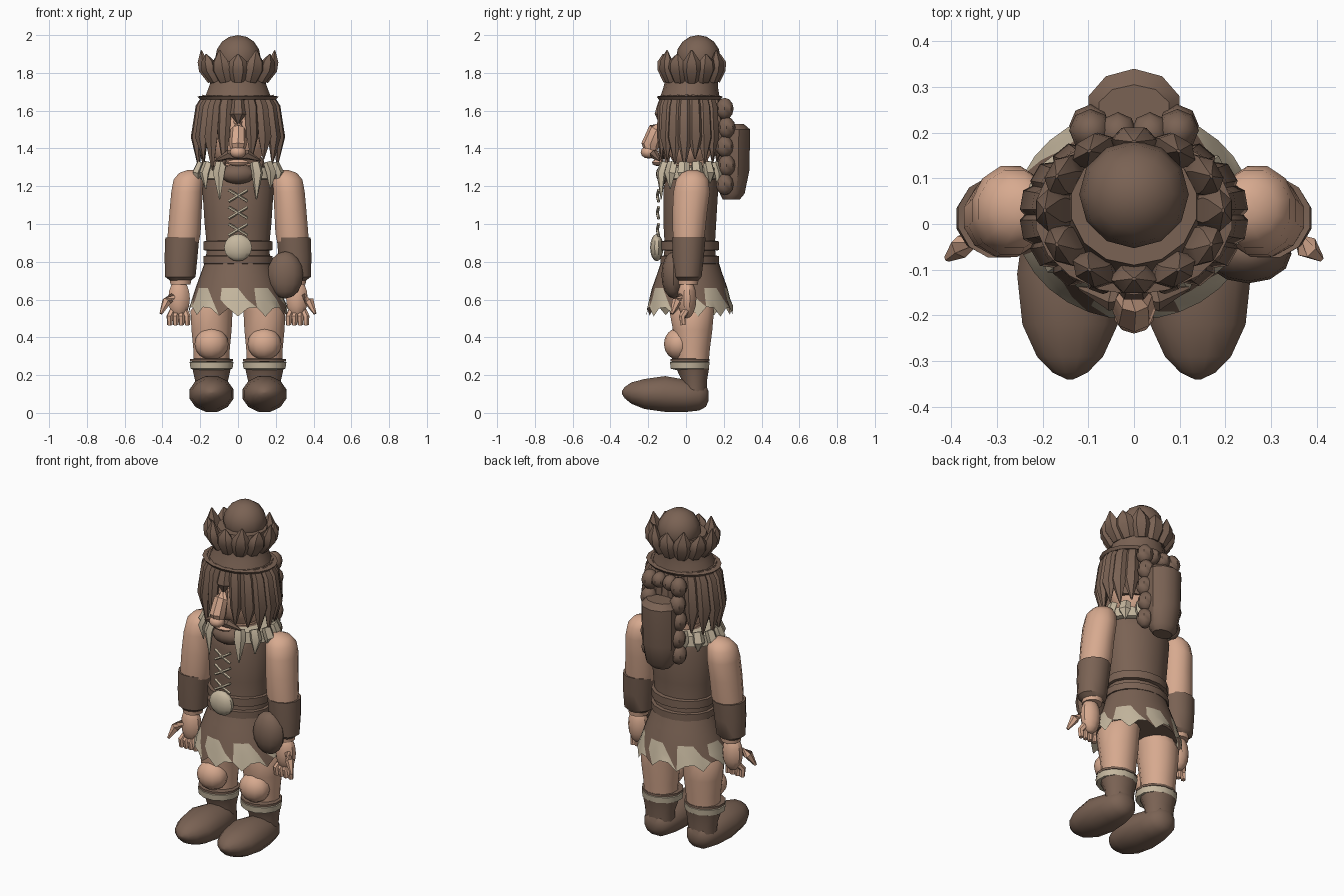
import bpy, bmesh, math, random
from mathutils import Vector

random.seed(4)


def material(name, rgb):
    m = bpy.data.materials.new(name)
    m.diffuse_color = (*rgb, 1)
    return m


BROWN = material("brown_leather", (0.195, 0.123, 0.088))
SKIN = material("skin", (0.68, 0.40, 0.275))
BONE = material("bone", (0.56, 0.475, 0.345))


def make(name, bm, *mats):
    bmesh.ops.recalc_face_normals(bm, faces=bm.faces)
    me = bpy.data.meshes.new(name)
    bm.to_mesh(me)
    bm.free()
    for m in mats:
        me.materials.append(m)
    ob = bpy.data.objects.new(name, me)
    bpy.context.collection.objects.link(ob)
    return ob


def loft(name, rings, mat, n=12, axis="z"):
    """Skin over elliptical rings (centre x, y, z, radius 1, radius 2)."""
    bm = bmesh.new()
    rows = []
    for x, y, z, a, b in rings:
        row = []
        for i in range(n):
            t = math.tau * (i + 0.5) / n
            u, v = a * math.cos(t), b * math.sin(t)
            row.append(bm.verts.new((x + u, y + v, z) if axis == "z" else (x + u, y, z + v)))
        rows.append(row)
    return make(name, skin_rows(bm, rows), mat)


def skin_rows(bm, rows):
    n = len(rows[0])
    for r, s in zip(rows, rows[1:]):
        for i in range(n):
            bm.faces.new((r[i], r[(i + 1) % n], s[(i + 1) % n], s[i]))
    bm.faces.new(rows[0])
    bm.faces.new(rows[-1])
    return bm


def ball(name, loc, size, mat, u=12, v=8):
    bm = bmesh.new()
    bmesh.ops.create_uvsphere(bm, u_segments=u, v_segments=v, radius=1)
    for p in bm.verts:
        p.co = Vector([c * s + o for c, s, o in zip(p.co, size, loc)])
    return make(name, bm, mat)


def spindle(name, points, radii, mat, n=6, flat=1.0, side=None):
    """Tapered tube through points; 'side' fixes the wide direction."""
    bm = bmesh.new()
    pts = [Vector(p) for p in points]
    rows = []
    for k, p in enumerate(pts):
        d = (pts[min(k + 1, len(pts) - 1)] - pts[max(k - 1, 0)]).normalized()
        w = Vector(side) if side else d.orthogonal().normalized()
        w = (w - d * w.dot(d)).normalized()
        h = d.cross(w)
        rows.append([bm.verts.new(p + radii[k] * (w * math.cos(math.tau * i / n)
                     + h * flat * math.sin(math.tau * i / n))) for i in range(n)])
    return make(name, skin_rows(bm, rows), mat)


def around(a, rx, ry, z, cy=0.02):
    """Point on an ellipse, a = 0 at the front."""
    return (rx * math.sin(a), cy - ry * math.cos(a), z)


# Legs, boots, arms and hands, both sides
for s, tag in ((-1, "left"), (1, "right")):
    x = 0.14 * s
    loft(f"{tag}_boot_foot", [(x, -0.34, 0.108, 0.008, 0.006), (x, -0.325, 0.107, 0.04, 0.03),
         (x, -0.29, 0.105, 0.075, 0.058), (x, -0.22, 0.10, 0.108, 0.082), (x, -0.11, 0.10, 0.12, 0.098),
         (x, 0.0, 0.09, 0.105, 0.088), (x, 0.07, 0.088, 0.088, 0.078), (x, 0.105, 0.09, 0.062, 0.06),
         (x, 0.12, 0.09, 0.025, 0.025)], BROWN, 12, "y")
    loft(f"{tag}_boot_shaft", [(x, 0.045, 0.07, 0.085, 0.068), (x, 0.045, 0.17, 0.09, 0.068),
         (x, 0.035, 0.235, 0.105, 0.09)], BROWN)
    loft(f"{tag}_boot_cuff", [(x, 0.02, 0.228, 0.085, 0.08), (x, 0.02, 0.234, 0.115, 0.105),
         (x, 0.02, 0.268, 0.12, 0.108), (x, 0.02, 0.276, 0.085, 0.08)], BONE)
    loft(f"{tag}_boot_rim", [(x, 0.02, 0.268, 0.08, 0.08), (x, 0.02, 0.272, 0.117, 0.107),
         (x, 0.02, 0.285, 0.117, 0.107), (x, 0.02, 0.289, 0.08, 0.08)], BROWN)
    loft(f"{tag}_leg", [(x, 0.035, 0.24, 0.095, 0.085), (x, 0.035, 0.34, 0.10, 0.095),
         (x, 0.035, 0.44, 0.11, 0.108), (x, 0.03, 0.54, 0.115, 0.122),
         (0.115 * s, 0.03, 0.60, 0.10, 0.115), (0.09 * s, 0.03, 0.68, 0.08, 0.09)], SKIN)
    ball(f"{tag}_knee", (x, -0.04, 0.365), (0.09, 0.077, 0.085), SKIN)

    loft(f"{tag}_arm", [(0.245 * s, 0.035, 1.285, 0.025, 0.025), (0.252 * s, 0.035, 1.27, 0.062, 0.06),
         (0.262 * s, 0.033, 1.235, 0.082, 0.088), (0.27 * s, 0.03, 1.17, 0.086, 0.10),
         (0.278 * s, 0.02, 1.06, 0.088, 0.095), (0.285 * s, 0.015, 0.95, 0.09, 0.088),
         (0.295 * s, 0.01, 0.85, 0.08, 0.075), (0.305 * s, 0.01, 0.68, 0.055, 0.055)], SKIN)
    loft(f"{tag}_bracer", [(0.295 * s, 0.015, 0.925, 0.075, 0.07), (0.295 * s, 0.015, 0.928, 0.093, 0.092),
         (0.302 * s, 0.012, 0.82, 0.09, 0.085), (0.305 * s, 0.01, 0.72, 0.083, 0.075),
         (0.305 * s, 0.01, 0.695, 0.05, 0.05)], BROWN)
    ball(f"{tag}_hand", (0.312 * s, 0.005, 0.605), (0.06, 0.05, 0.105), SKIN, 10, 8)
    spindle(f"{tag}_thumb", [(0.345 * s, -0.025, 0.615), (0.378 * s, -0.05, 0.59), (0.408 * s, -0.075, 0.525)],
            [0.02, 0.026, 0.008], SKIN)
    for i in range(4):
        fx = (0.268 + 0.031 * i) * s
        spindle(f"{tag}_finger_{i}", [(0.7 * fx + 0.094 * s, 0, 0.54), (fx, -0.02, 0.51), (fx, -0.015, 0.465)],
                [0.018, 0.018, 0.014], SKIN)

# Torso, belts and neck
loft("vest", [(0, 0.02, 0.74, 0.18, 0.15), (0, 0.02, 0.88, 0.168, 0.135), (0, 0.02, 1.0, 0.18, 0.142),
     (0, 0.025, 1.18, 0.192, 0.148), (0, 0.025, 1.27, 0.18, 0.13), (0, 0.025, 1.31, 0.10, 0.09)], BROWN, 16)
for i, (z, h, r) in enumerate(((0.885, 0.028, 0.185), (0.81, 0.025, 0.187))):
    loft(f"belt_{i}", [(0, 0.02, z - h, 0.16, 0.13), (0, 0.02, z - h + 0.005, r, r - 0.028),
         (0, 0.02, z + h - 0.005, r, r - 0.028), (0, 0.02, z + h, 0.16, 0.13)], BROWN, 16)
loft("neck", [(0, 0.03, 1.25, 0.10, 0.09), (0, 0.03, 1.40, 0.10, 0.09)], SKIN)

# Skirt with brown spikes hanging over a ragged bone hem
bm = bmesh.new()
N = 32
rows = []
for z, rx, ry in ((0.79, 0.178, 0.155), (0.73, 0.20, 0.175), (0.66, 0.225, 0.20), (0.60, 0.245, 0.215), (0.54, 0.262, 0.23)):
    rows.append([bm.verts.new(around(math.tau * i / N, rx, ry,
                 z + ((0.02 if i % 3 else -0.025) + random.uniform(-0.008, 0.008) if z < 0.55 else 0)))
                 for i in range(N)])
for k, (r, t) in enumerate(zip(rows, rows[1:])):
    for i in range(N):
        j = (i + 1) % N
        f1, f2 = bm.faces.new((r[i], r[j], t[j])), bm.faces.new((r[i], t[j], t[i]))
        if k == 2:
            f1.material_index = 0 if i % 4 < 2 else 1
            f2.material_index = 0 if i % 4 == 1 else 1
        elif k == 3:
            f1.material_index = 0 if i % 4 == 1 else 1
            f2.material_index = 0 if i % 8 == 6 else 1
make("skirt", bm, BROWN, BONE)
loft("skirt_lining", [(0, 0.02, 0.575, 0.235, 0.205), (0, 0.02, 0.66, 0.21, 0.185)], BROWN, 16)

# Buckle, lacing and pouch
ball("buckle", (0, -0.155, 0.875), (0.077, 0.035, 0.072), BONE, 10, 8)
for i, z in enumerate((0.97, 1.06, 1.15)):
    for s in (-1, 1):
        spindle(f"lace_{i}_{s}", [(-0.05 * s, -0.145, z - 0.03), (0, -0.152, z), (0.05 * s, -0.145, z + 0.03)],
                [0.008] * 3, BONE, 5)
ball("pouch", (0.25, -0.065, 0.73), (0.095, 0.065, 0.125), BROWN)

# Tooth collar, open at the throat
loft("collar", [(0, 0.03, 1.235, 0.19, 0.14), (0, 0.03, 1.24, 0.212, 0.152), (0, 0.03, 1.30, 0.20, 0.145),
     (0, 0.03, 1.305, 0.12, 0.10)], BONE, 16)
ball("throat_beard", (0, -0.10, 1.265), (0.095, 0.06, 0.055), BROWN, 10, 8)
for i in range(13):
    a = 0.47 + (math.tau - 0.94) * i / 12
    z = 1.13 if i in (0, 12) else 1.215 - 0.03 * (i % 2)
    spindle(f"collar_tooth_{i}", [around(a, 0.20, 0.15, 1.325), around(a, 0.225, 0.17, 1.27), around(a, 0.215, 0.17, z)],
            [0.030, 0.034, 0.003], BONE, 5, 0.7, (math.cos(a), math.sin(a), 0))

# Head and face
ball("head", (0, 0.02, 1.50), (0.165, 0.14, 0.22), SKIN, 16, 10)
spindle("nose", [(0, -0.11, 1.54), (0, -0.16, 1.50), (0, -0.19, 1.42), (0, -0.185, 1.36)],
        [0.025, 0.04, 0.047, 0.025], SKIN, 8)
ball("nose_tip", (0, -0.198, 1.38), (0.045, 0.042, 0.034), SKIN, 10, 6)
ball("lower_lip", (0, -0.15, 1.325), (0.06, 0.03, 0.018), SKIN, 10, 6)
for s in (-1, 1):
    spindle(f"moustache_{s}", [(0, -0.16, 1.36), (0.05 * s, -0.165, 1.367), (0.12 * s, -0.14, 1.335)],
            [0.02, 0.026, 0.004], BROWN)

# Hair: inner mass plus fat strands, short over the brow
loft("back_hair", [(0, 0.06, 1.40, 0.15, 0.09), (0, 0.055, 1.55, 0.175, 0.105), (0, 0.03, 1.68, 0.16, 0.13)], BROWN)
M = 18
for i in range(M):
    a = math.tau * i / M
    short = i == 0
    end = 1.53 if short else 1.29 + random.uniform(-0.01, 0.06)
    mid = 1.58 if short else 1.46
    k = 0.75 if i in (1, M - 1) else 1
    spindle(f"hair_strand_{i}", [around(a, 0.17, 0.135, 1.675), around(a, 0.20, 0.15, 1.62),
            around(a, 0.222, 0.158, mid), around(a, 0.21, 0.158, end)],
            [0.030, 0.038, 0.043 * k, 0.004], BROWN, 6, 0.75, (math.cos(a), math.sin(a), 0))

# Headband and hat
loft("headband", [(0, 0.02, 1.652, 0.15, 0.12), (0, 0.02, 1.66, 0.205, 0.165), (0, 0.02, 1.675, 0.218, 0.175),
     (0, 0.02, 1.683, 0.16, 0.13)], BROWN, 18)
loft("hat", [(0, 0.02, 1.67, 0.18, 0.158), (0, 0.025, 1.72, 0.16, 0.145), (0, 0.03, 1.765, 0.145, 0.14),
     (0, 0.04, 1.86, 0.14, 0.13)], BROWN, 14)
for i in range(12):
    a = math.tau * i / 12
    top = 1.90 + 0.02 * (i % 2)
    spindle(f"hat_tuft_{i}", [around(a, 0.14, 0.13, 1.755, 0.03), around(a, 0.178, 0.15, 1.82, 0.03),
            around(a, 0.188, 0.155, 1.86, 0.03), around(a, 0.195, 0.15, top, 0.03)],
            [0.035, 0.055, 0.046, 0.005], BROWN, 6, 0.65, (math.cos(a), math.sin(a), 0))
ball("top_bun", (0, 0.065, 1.88), (0.12, 0.118, 0.12), BROWN, 12, 8)

# Back bundle and bead braids
loft("back_bundle", [(0, 0.24, 1.13, 0.06, 0.045), (0, 0.245, 1.16, 0.085, 0.065), (0, 0.25, 1.28, 0.102, 0.085),
     (0, 0.253, 1.50, 0.105, 0.087), (0, 0.25, 1.53, 0.08, 0.055)], BROWN, 10)
for s in (-1, 1):
    for i in range(5):
        ball(f"braid_{s}_{i}", (0.095 * s, 0.205 + 0.01 * (i % 2), 1.61 - 0.1 * i), (0.047, 0.047, 0.058), BROWN, 8, 6)
    ball(f"braid_top_{s}", (0.035 * s, 0.20, 1.62), (0.042, 0.045, 0.045), BROWN, 8, 6)

bpy.ops.object.select_all(action="SELECT")
bpy.context.view_layer.objects.active = bpy.data.objects["vest"]
bpy.ops.object.shade_smooth_by_angle(angle=math.radians(38))
